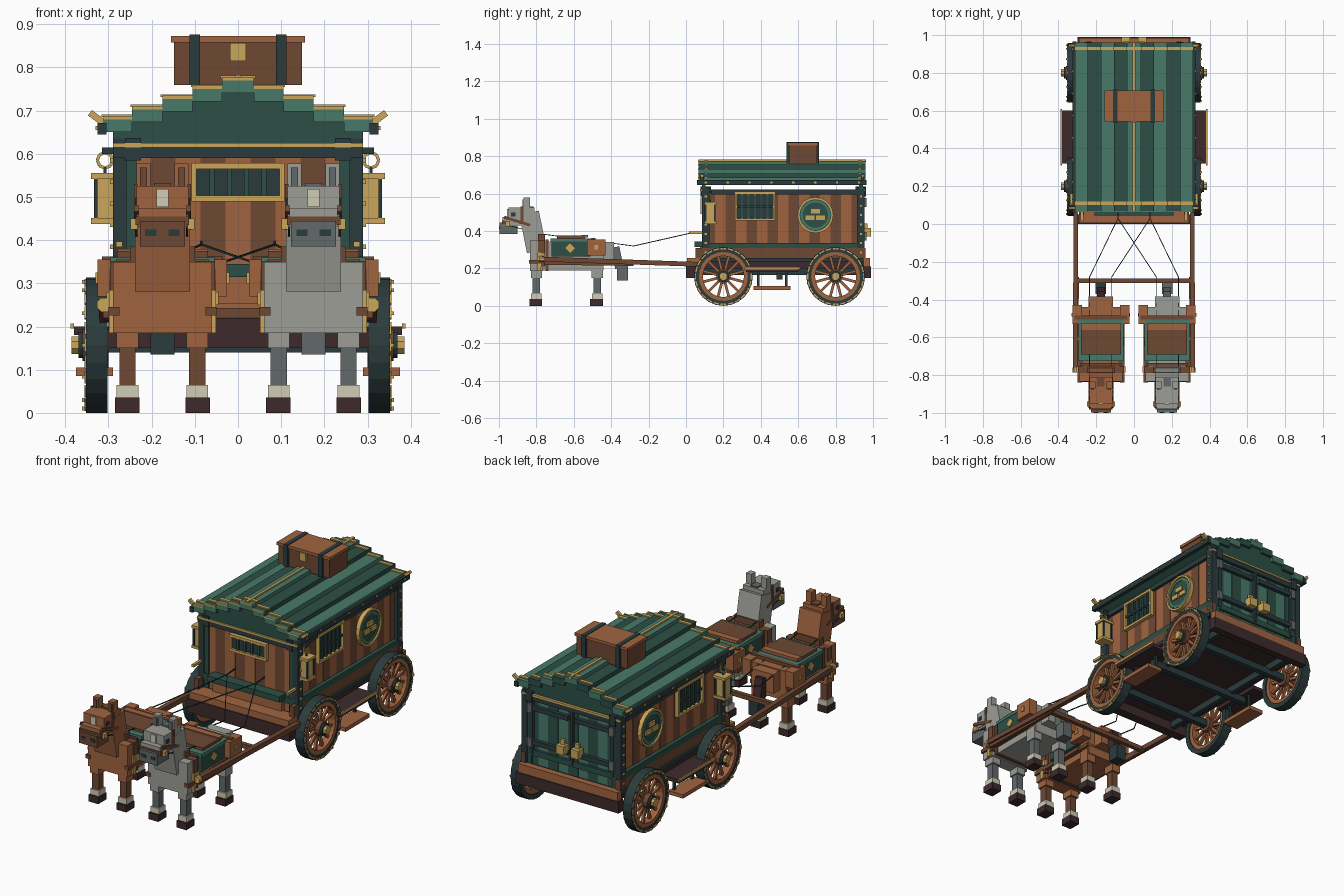
import bpy, bmesh, math
from mathutils import Vector, Matrix

if "Cube" in bpy.data.objects:
    bpy.data.objects.remove(bpy.data.objects["Cube"])

HEX = dict(wood='a06440', dark_wood='6f4834', maroon='3d2a2c', dark_green='2c4f46',
           light_green='497a69', slate='2b3b3d', brass='cba65a', grey='9d9e97',
           dark_grey='626969', cream='d0ccb6')
NAMES = list(HEX)
MATS = []
for n, h in HEX.items():
    m = bpy.data.materials.new(n)
    c = [int(h[i:i + 2], 16) / 255 for i in (0, 2, 4)]
    m.diffuse_color = [((v + .055) / 1.055) ** 2.4 for v in c] + [1]
    m.use_nodes = True
    m.node_tree.nodes["Principled BSDF"].inputs["Base Color"].default_value = m.diffuse_color
    MATS.append(m)


class Part:
    """Collects simple solids into one named object, optionally mirrored in x."""

    def __init__(self, name, mirror=False, at=(0, 0, 0)):
        self.name, self.mirror, self.at = name, mirror, Vector(at)
        self.bm = bmesh.new()

    def __enter__(self):
        return self

    def paint(self, verts, mat):
        for f in {f for v in verts for f in v.link_faces}:
            f.material_index = NAMES.index(mat)

    def box(self, mat, x, y, z, rx=0, both=False):
        c = Vector((sum(x) / 2, sum(y) / 2, sum(z) / 2))
        s = (x[1] - x[0], y[1] - y[0], z[1] - z[0])
        for k in ((1, -1) if both else (1,)):
            M = Matrix.Translation((c.x * k, c.y, c.z)) @ Matrix.Rotation(rx, 4, 'X') @ Matrix.Diagonal((*s, 1))
            self.paint(bmesh.ops.create_cube(self.bm, size=1, matrix=M)['verts'], mat)

    def rod(self, mat, a, b, r, n=4):
        a, b = Vector(a), Vector(b)
        q = (b - a).to_track_quat('Z', 'Y').to_matrix().to_4x4()
        M = Matrix.Translation((a + b) / 2) @ q @ Matrix.Rotation(math.pi / n, 4, 'Z')
        v = bmesh.ops.create_cone(self.bm, cap_ends=True, segments=n, radius1=r, radius2=r,
                                  depth=(b - a).length, matrix=M)['verts']
        self.paint(v, mat)

    def ring(self, mat, c, r0, r1, x0, x1, n=24):
        loops = [[self.bm.verts.new((x, c[0] + r * math.cos(math.tau * i / n), c[1] + r * math.sin(math.tau * i / n)))
                  for i in range(n)] for r, x in ((r0, x0), (r1, x0), (r1, x1), (r0, x1))]
        for j in range(4):
            p, q = loops[j], loops[(j + 1) % 4]
            for i in range(n):
                k = (i + 1) % n
                self.bm.faces.new((p[i], p[k], q[k], q[i])).material_index = NAMES.index(mat)

    def __exit__(self, *a):
        if self.mirror:
            g = bmesh.ops.duplicate(self.bm, geom=self.bm.faces[:] + self.bm.edges[:] + self.bm.verts[:])['geom']
            bmesh.ops.scale(self.bm, vec=(-1, 1, 1), verts=[v for v in g if isinstance(v, bmesh.types.BMVert)])
        bmesh.ops.recalc_face_normals(self.bm, faces=self.bm.faces[:])
        me = bpy.data.meshes.new(self.name)
        self.bm.to_mesh(me)
        self.bm.free()
        for m in MATS:
            me.materials.append(m)
        o = bpy.data.objects.new(self.name, me)
        o.location = self.at
        bpy.context.collection.objects.link(o)


# chassis, axles, end ledges and driver's ledge with arm rails
with Part('chassis') as p:
    p.box('maroon', (-.28, .28), (.02, .97), (.2, .25))
    p.box('slate', (.2, .225), (.05, .95), (.165, .2), both=True)
    for y in (.2, .5, .8):
        p.box('slate', (-.3, .3), (y - .015, y + .015), (.14, .175))
    p.box('wood', (-.29, .29), (.005, .09), (.22, .255))
    p.box('wood', (-.29, .29), (.95, .985), (.21, .255))
    p.box('maroon', (-.3, .3), (0, .05), (.15, .22))
    p.box('maroon', (-.3, .3), (.95, .99), (.15, .21))
    p.box('dark_wood', (.265, .29), (.05, .96), (.25, .31), both=True)
    p.box('slate', (.27, .3), (.08, .95), (.235, .255), both=True)
    p.box('wood', (-.2, .2), (.075, .1), (.25, .32))
    p.box('dark_green', (-.21, .21), (.045, .1), (.315, .345))
    p.box('brass', (.268, .282), (.015, .1), (.384, .397), both=True)

# running boards and hanging steps
with Part('running_boards', True) as p:
    p.box('maroon', (.28, .38), (.32, .6), (.18, .2))
    p.box('brass', (.38, .388), (.31, .61), (.195, .207))
    p.box('wood', (.29, .375), (.36, .56), (.085, .105))
    for y in (.38, .53):
        p.box('slate', (.3, .312), (y, y + .012), (.1, .19))

# wheels
for label, cy in (('front', .2), ('rear', .8)):
    with Part(label + '_wheels', True) as p:
        c = (cy, .157)
        p.ring('slate', c, .131, .157, .302, .352)
        p.ring('wood', c, .11, .132, .308, .35)
        for i in range(24):
            a = math.tau * i / 24
            d = Vector((0, math.cos(a), math.sin(a)))
            o = Vector((.328, *c))
            if i % 2:
                p.rod('wood', o + d * .03, o + d * .118, .01)
            # brass dashes and studs on the tyre
            t = Vector((0, -d.z, d.y)) * .015
            e = o + d * .149 + Vector((.024, 0, 0))
            p.rod('brass', e - t, e + t, .005)
            if i % 2 == 0:
                p.rod('brass', e - d * .002, e - d * .002 + Vector((.009, 0, 0)), .006)
        p.rod('dark_wood', (.3, *c), (.36, *c), .038, 12)
        p.rod('slate', (.355, *c), (.37, *c), .031, 12)
        p.rod('brass', (.36, *c), (.386, *c), .022, 8)

# plank walls
with Part('wagon_walls') as p:
    n = 15
    for i in range(n):
        y = .1 + .84 * i / n
        w = .002 * (i % 2)
        p.box(('dark_wood', 'wood')[i % 2], (.245, .27 - w), (y, y + .056), (.25, .62), both=True)
    for i in range(9):
        x = -.26 + .52 * i / 9
        w = .003 * (i % 2)
        p.box(('wood', 'dark_wood')[i % 2], (x, x + .0578), (.1 + w, .125), (.25, .62))
        p.box(('dark_green', 'light_green')[i % 2], (x, x + .0578), (.915, .94 - w), (.25, .62))
    p.box('maroon', (-.25, .25), (.12, .92), (.6, .62))

# corner posts, sills and top beams
with Part('wagon_frame') as p:
    for y in (.085, .915):
        p.box('slate', (.258, .29), (y, y + .04), (.25, .635), both=True)
        p.box('dark_green', (.235, .262), (y + .004, y + .036), (.25, .6), both=True)
        p.box('slate', (.225, .262), (y - .008, y + .048), (.585, .637), both=True)
    for y in (.09, .935):
        p.box('slate', (-.29, .29), (y - .01, y + .02), (.59, .615))
        p.box('brass', (-.29, .29), (y - .014, y + .024), (.615, .625))
        p.box('dark_green', (-.27, .27), (y - .005, y + .015), (.3, .33))
    p.box('slate', (.262, .284), (.1, .94), (.595, .622), both=True)
    p.box('dark_green', (.262, .29), (.1, .94), (.305, .335), both=True)
    for i in range(7):
        for y in (.105, .935):
            z = .28 + .05 * i
            p.box('brass', (.29, .297), (y - .006, y + .006), (z, z + .01), both=True)

# barred windows
with Part('front_window') as p:
    p.box('slate', (-.1, .1), (.09, .1), (.5, .57))
    for z in (.49, .565):
        p.box('brass', (-.108, .108), (.078, .1), (z, z + .014))
    p.box('brass', (.096, .108), (.078, .1), (.49, .579), both=True)
    for i in range(4):
        x = -.066 + .04 * i
        p.box('dark_green', (x, x + .012), (.083, .095), (.5, .57))
with Part('side_windows', True) as p:
    p.box('slate', (.268, .276), (.27, .47), (.46, .605))
    for z in (.455, .595):
        p.box('brass', (.27, .29), (.262, .476), (z, z + .013))
    for y in (.262, .464):
        p.box('brass', (.27, .29), (y, y + .012), (.455, .608))
    for i in range(5):
        y = .295 + .034 * i
        p.box('dark_green', (.275, .284), (y, y + .01), (.465, .6))
    p.box('slate', (.275, .286), (.27, .47), (.525, .537))

# round side crests
with Part('side_crests', True) as p:
    c = (.692, .485)
    p.rod('dark_green', (.265, *c), (.282, *c), .09, 20)
    p.ring('brass', c, .085, .096, .268, .29, 20)
    p.ring('light_green', c, .068, .08, .27, .285, 20)
    for y, z in ((.692, .505), (.664, .472), (.72, .472)):
        p.box('brass', (.28, .29), (y - .024, y + .024), (z - .012, z + .012))

# rear doors
with Part('rear_doors') as p:
    p.box('slate', (-.008, .008), (.938, .955), (.31, .6))
    p.box('slate', (.225, .245), (.938, .955), (.31, .6), both=True)
    for z in (.36, .54):
        p.box('slate', (.02, .235), (.938, .958), (z, z + .024), both=True)
        p.box('dark_grey', (.225, .252), (.95, .965), (z - .012, z + .036), both=True)
    p.box('brass', (.02, .065), (.945, .99), (.37, .415), both=True)
    p.box('brass', (.03, .055), (.955, .97), (.415, .44), both=True)

# stepped plank roof with gables
STEPS = ((0, .037, .775), (.037, .105, .755), (.105, .175, .732), (.175, .245, .708), (.245, .312, .685))
with Part('roof') as p:
    for i, (a, b, z) in enumerate(STEPS):
        p.box(('light_green', 'dark_green')[i % 2], (a, b), (.07, .96), (z - .034, z), both=True)
        for y in (.1, .92):
            p.box('brass', (a, b + .004), (y, y + .018), (z, z + .006), both=True)
        p.box('light_green', (a, b), (.066, .071), (z - .034, z - .005), both=True)
        p.box('brass', (a, b), (.064, .07), (z - .005, z + .003), both=True)
        for y in (.085, .925):
            p.box('dark_green', (a, min(b, .29)), (y, y + .02), (.625, z - .02), both=True)
    p.box('slate', (.305, .325), (.06, .965), (.645, .672), both=True)
    p.box('brass', (-.007, .007), (.068, .962), (.77, .783))
    for i in range(8):
        y = .1 + .117 * i
        p.box('brass', (.325, .33), (y, y + .012), (.655, .665), both=True)
    for y in (.085, .945):
        for k in (1, -1):
            p.rod('brass', (k * .305, y, .667), (k * .343, y, .695), .011)

# luggage chest
with Part('roof_chest') as p:
    p.box('dark_wood', (-.148, .148), (.55, .7), (.76, .86))
    p.box('wood', (-.155, .155), (.543, .707), (.858, .873))
    p.box('slate', (.088, .112), (.538, .712), (.76, .876), both=True)
    p.box('brass', (-.018, .018), (.538, .55), (.815, .857))

# hanging lanterns
with Part('lanterns', True) as p:
    p.box('brass', (.28, .332), (.105, .155), (.45, .545))
    for z in (.437, .542):
        p.box('brass', (.27, .34), (.098, .162), (z, z + .014))
    for x in (.277, .325):
        for y in (.1, .15):
            p.box('slate', (x, x + .009), (y, y + .009), (.45, .545))
    for i in range(8):
        a, b = math.tau * i / 8, math.tau * (i + 1) / 8
        p.rod('brass', (.308 + .018 * math.cos(a), .13, .585 + .018 * math.sin(a)),
              (.308 + .018 * math.cos(b), .13, .585 + .018 * math.sin(b)), .005)
    p.box('slate', (.28, .315), (.122, .138), (.6, .615))
    p.box('slate', (.304, .312), (.126, .134), (.555, .57))

# shafts, crossbar and crossing reins
with Part('shafts') as p:
    for k in (1, -1):
        p.rod('dark_wood', (k * .31, -.77, .25), (k * .308, .06, .222), .018)
        p.rod('dark_wood', (k * .304, -.76, .228), (k * .3, -.28, .222), .012)
        p.rod('brass', (k * .31, -.785, .25), (k * .31, -.76, .25), .018, 8)
    p.rod('dark_wood', (-.32, -.3, .232), (.32, -.3, .232), .016)
with Part('reins') as p:
    for k in (1, -1):
        p.rod('slate', (k * .085, .03, .39), (k * .085, .1, .395), .004)
        for x in (-.118 * k, .235 * k):
            path = [(k * .085, .03, .39), (x, -.28, .32), (x, -.78, .385), (x, -.95, .43)]
            for a, b in zip(path, path[1:]):
                p.rod('slate', a, b, .003)


def horse(label, cx, coat, shade):
    # body, neck, head, legs and tail
    with Part(label + '_horse', at=(cx, 0, 0)) as p:
        p.box(coat, (-.1, .1), (-.8, -.44), (.19, .345))
        p.box(coat, (-.115, .115), (-.835, -.765), (.185, .35))
        p.box(coat, (-.065, .065), (-.5, -.385), (.24, .34))
        p.box(coat, (-.064, .064), (-.872, -.765), (.29, .5), .2)
        p.box(coat, (-.06, .06), (-.95, -.81), (.44, .525))
        p.box(coat, (-.056, .056), (-.98, -.88), (.43, .475))
        p.box(shade, (-.052, .052), (-.997, -.9), (.385, .445))
        p.box('slate', (.014, .04), (-1, -.99), (.41, .425), both=True)
        p.box('cream', (-.014, .014), (-.956, -.945), (.477, .518))
        p.box('slate', (.057, .064), (-.935, -.912), (.478, .498), both=True)
        p.box(coat, (.028, .06), (-.87, -.835), (.515, .578), both=True)
        p.box(shade, (.036, .052), (-.875, -.868), (.525, .568), both=True)
        p.box(shade, (-.02, .02), (-.86, -.815), (.52, .532))
        for y in (-.8, -.475):
            p.box(shade, (.062, .1), (y - .02, y + .02), (.06, .2), both=True)
            p.box(coat, (.056, .106), (y - .03, y + .03), (.15, .22), both=True)
            p.box('cream', (.056, .106), (y - .028, y + .028), (.035, .065), both=True)
            p.box('maroon', (.053, .11), (y - .037, y + .03), (0, .036), both=True)
        tail = 'dark_grey' if coat == 'grey' else 'maroon'
        p.box(tail, (-.022, .022), (-.39, -.345), (.2, .315), .2)
        p.box('slate' if coat == 'wood' else tail, (-.028, .028), (-.37, -.31), (.135, .215))
    # blanket, saddle, bags, collar and bridle
    with Part(label + '_harness', at=(cx, 0, 0)) as p:
        p.box('dark_green', (-.118, .118), (-.72, -.51), (.265, .355))
        p.box('light_green', (-.12, .12), (-.725, -.505), (.345, .36))
        p.box('dark_wood', (-.105, .105), (-.69, -.54), (.355, .375))
        p.box('wood', (-.105, .105), (-.56, -.525), (.365, .38))
        p.box('wood', (.1, .15), (-.53, -.43), (.27, .355), both=True)
        p.box('dark_wood', (-.14, .14), (-.505, -.485), (.345, .362))
        p.box('brass', (.145, .155), (-.49, -.47), (.3, .325), both=True)
        p.box('brass', (.115, .123), (-.638, -.602), (.29, .326), math.pi / 4, True)
        p.box('dark_wood', (-.122, .122), (-.79, -.755), (.21, .352))
        p.box('dark_wood', (-.075, .075), (-.79, -.755), (.345, .385))
        p.box('dark_wood', (-.108, .108), (-.75, -.735), (.185, .355))
        p.box('brass', (.115, .13), (-.785, -.755), (.25, .28), both=True)
        p.box('brass', (.112, .124), (-.795, -.775), (.185, .285), both=True)
        p.box('dark_wood', (-.11, .11), (-.81, -.44), (.23, .25))
        p.box('dark_wood', (.1, .125), (-.84, -.5), (.225, .245), both=True)
        p.box('dark_wood', (-.062, .062), (-.983, -.965), (.435, .455))
        p.box('dark_wood', (.056, .066), (-.975, -.83), (.445, .46), -.3, True)
        p.box('brass', (.058, .074), (-.965, -.94), (.425, .45), both=True)
        p.box('dark_wood', (.058, .066), (-.885, -.87), (.44, .53), both=True)


horse('brown', -.175, 'wood', 'dark_wood')
horse('grey', .175, 'grey', 'dark_grey')
